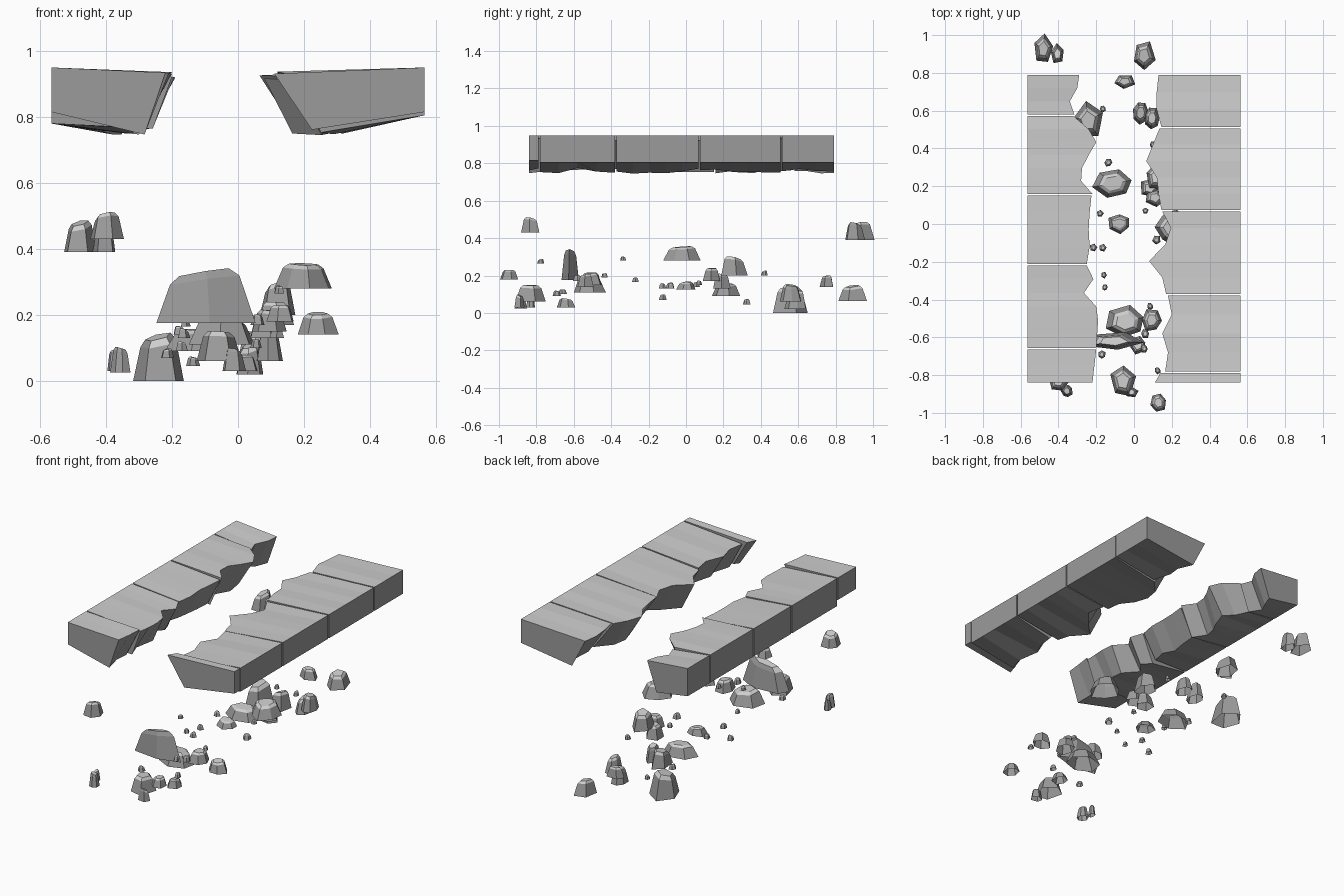
import bpy, bmesh, math, random

cube = bpy.data.objects.get("Cube")
if cube:
    bpy.data.objects.remove(cube, do_unlink=True)
rng = random.Random(7)


def make_material(name, value):
    mat = bpy.data.materials.new(name)
    mat.use_nodes = True
    colour = (value, value, value, 1)
    mat.diffuse_color = colour
    mat.node_tree.nodes["Principled BSDF"].inputs["Base Color"].default_value = colour
    return mat


# Dark broken stone, with a paler worn surface on top
broken_stone = make_material("broken_stone_grey", .33)
worn_stone = make_material("worn_top_grey", .62)


def finish(name, bm):
    """Turn a bmesh into a flat shaded object; upward faces are pale."""
    bm.normal_update()
    for face in bm.faces:
        face.material_index = int(face.normal.z > .5)
    mesh = bpy.data.meshes.new(name)
    bm.to_mesh(mesh)
    bm.free()
    mesh.materials.append(broken_stone)
    mesh.materials.append(worn_stone)
    obj = bpy.data.objects.new(name, mesh)
    bpy.context.collection.objects.link(obj)


def bridge(bm, ring_a, ring_b):
    """Join two closed rings of equal length with quads."""
    n = len(ring_a)
    for i in range(n):
        j = (i + 1) % n
        bm.faces.new((ring_a[i], ring_a[j], ring_b[j], ring_b[i]))


def slab(name, outer, y_back, y_front, broken_edge, recess, outer_low):
    """Ledge block: straight outer side, broken inner side that slopes under."""
    bm = bmesh.new()
    side = math.copysign(1, outer)
    steps = len(broken_edge) - 1
    inner_top = rng.uniform(.918, .938)
    rings = []
    for i, x in enumerate(broken_edge):
        y = y_back + (y_front - y_back) * i / steps
        under = x + side * recess * rng.uniform(.7, 1.25)
        section = [(outer, .95), (x, inner_top + rng.uniform(-.005, .005)),
                   (under, rng.uniform(.745, .775)), (outer, outer_low)]
        rings.append([bm.verts.new((px, y, pz)) for px, pz in section])
    for a, b in zip(rings, rings[1:]):
        bridge(bm, a, b)
    bm.faces.new(rings[0])
    bm.faces.new(rings[-1])
    bmesh.ops.recalc_face_normals(bm, faces=bm.faces)
    finish(name, bm)


def rock(name, x, y, z, rx, ry, height):
    """Broken chunk: wide open base, steep facets and a tilted crown."""
    bm = bmesh.new()
    sides = rng.choice((5, 6, 7))
    turn = rng.uniform(0, math.pi)
    radii = [rng.uniform(.9, 1.18) for _ in range(sides)]
    tilt_x, tilt_y = rng.uniform(-.2, .2), rng.uniform(-.2, .2)
    rings = []
    for scale, level in ((1, 0), (.7, .82), (.5, .98)):
        ring = []
        for i, r in enumerate(radii):
            a = turn + math.tau * i / sides
            u, v = math.cos(a) * r * scale, math.sin(a) * r * scale
            lift = level * (1 + tilt_x * u + tilt_y * v)
            ring.append(bm.verts.new((x + u * rx, y + v * ry, z + lift * height)))
        rings.append(ring)
    bridge(bm, rings[0], rings[1])
    bridge(bm, rings[1], rings[2])
    crown = bm.faces.new(rings[2])
    bmesh.ops.recalc_face_normals(bm, faces=bm.faces)
    # An open shell can be oriented inwards, so make the crown face up
    bm.normal_update()
    if crown.normal.z < 0:
        bmesh.ops.reverse_faces(bm, faces=bm.faces)
    finish(name, bm)


# Ledges: each block has its back, its front and its broken inner edge
gap = .004
right_blocks = [
    (.79, .575, (-.29, -.3, -.34, -.315)),
    (.575, .155, (-.32, -.24, -.2, -.24, -.275, -.28, -.22)),
    (.155, -.215, (-.225, -.235, -.24, -.235, -.25)),
    (-.215, -.66, (-.25, -.215, -.265, -.2, -.19, -.195, -.2)),
    (-.66, -.84, (-.2, -.21, -.22)),
]
left_blocks = [
    (.79, .51, (.13, .12, .12, .145)),
    (.51, .07, (.135, .1, .065, .12, .13, .145)),
    (.07, -.375, (.15, .195, .165, .08, .15, .17)),
    (-.375, -.785, (.18, .2, .15, .18, .165)),
    (-.785, -.84, (.14, .11)),
]
for label, outer, recess, low, blocks in (
        ("right", -.565, .08, .78, right_blocks),
        ("left", .565, .115, .805, left_blocks)):
    for i, (back, front, edge) in enumerate(blocks):
        first, last = i == 0, i == len(blocks) - 1
        slab(f"{label}_ledge_block_{i + 1}", outer,
             back - (0 if first else gap), front + (0 if last else gap),
             edge, recess, .815 if last else low)

# Large fallen rocks: position, half widths, height
boulders = [
    (-.11, -.62, .175, .145, .05, .155),
    (-.245, .545, 0, .075, .095, .135),
    (-.11, .215, .09, .11, .08, .065),
    (-.04, -.52, .11, .1, .08, .08),
    (.2, -.02, .28, .085, .09, .075),
    (-.06, -.83, .06, .063, .085, .09),
    (.05, .89, .065, .058, .08, .08),
    (.24, -.54, .14, .056, .05, .065),
    (.095, -.51, .15, .055, .06, .065),
]
# Medium rocks
chunks = [
    (-.48, .925, .39, .048, .073, .09),
    (-.405, .9, .39, .04, .055, .09),
    (-.4, -.83, .43, .053, .053, .075),
    (-.05, .755, .14, .053, .036, .06),
    (.035, .59, .02, .043, .058, .09),
    (.095, .56, .06, .042, .058, .09),
    (.12, .25, .2, .06, .07, .095),
    (.085, .19, .13, .05, .05, .08),
    (.11, .14, .17, .055, .05, .07),
    (-.075, .005, .125, .058, .05, .04),
    (.13, -.945, .18, .04, .046, .05),
    (.02, -.64, .03, .045, .045, .045),
    (-.015, -.89, .03, .035, .027, .065),
    (-.355, -.885, .025, .028, .033, .075),
    (-.378, -.83, .03, .02, .025, .06),
]
# Small pebbles share one size range
pebbles = [
    (-.165, .61, .1), (-.135, .325, .045), (.1, .42, .2), (-.18, .055, .14),
    (.06, .07, .15), (.12, -.085, .13), (-.215, -.125, .07), (-.165, -.125, .13),
    (-.16, -.27, .165), (-.155, -.335, .28), (-.17, -.69, .09),
    (.085, -.435, .19), (.125, -.775, .265), (.06, -.58, .17), (.055, -.66, .1),
]
for i, spec in enumerate(boulders):
    rock(f"boulder_{i + 1}", *spec)
for i, spec in enumerate(chunks):
    rock(f"chunk_{i + 1}", *spec)
for i, (x, y, z) in enumerate(pebbles):
    r = rng.uniform(.014, .022)
    rock(f"pebble_{i + 1}", x, y, z, r, r * 1.1, r * 1.4)
